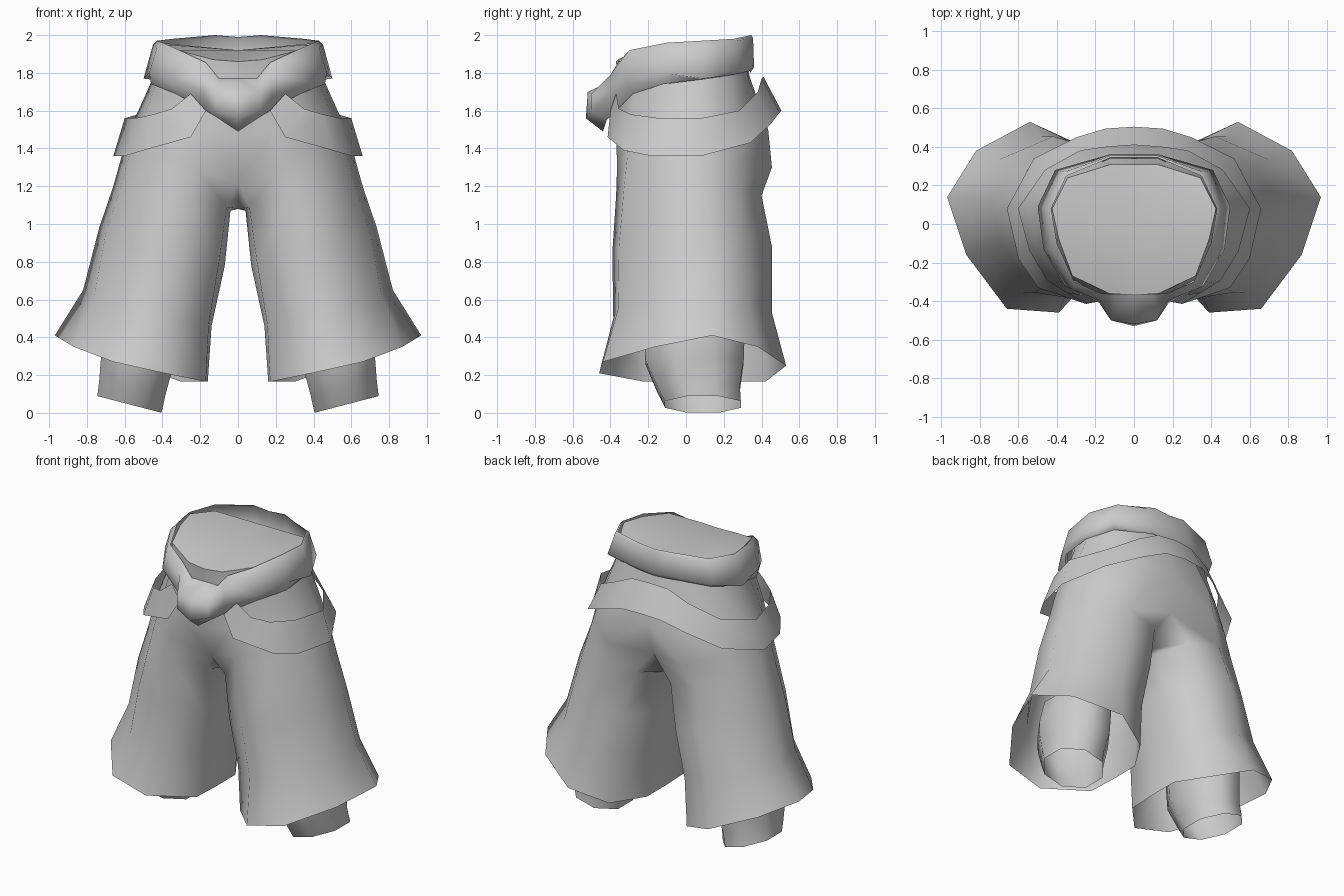
import bpy, bmesh, math

cloth = bpy.data.materials.new("grey_cloth")
cloth.diffuse_color = (0.6, 0.6, 0.6, 1)


def make(name, rows, closed=False, angle=60, extra=None):
    """Skin rows of points into a sheet, then mirror it across x."""
    bm = bmesh.new()
    grid = [[bm.verts.new(p) for p in r] for r in rows]
    for a, b in zip(grid, grid[1:]):
        n = min(len(a), len(b))
        wrap = closed and len(a) == len(b)
        for i in range(n if wrap else n - 1):
            j = (i + 1) % n
            bm.faces.new((a[i], a[j], b[j], b[i]))
    if extra:
        extra(bm, grid)
    bmesh.ops.recalc_face_normals(bm, faces=bm.faces)
    me = bpy.data.meshes.new(name)
    bm.to_mesh(me)
    bm.free()
    me.materials.append(cloth)
    ob = bpy.data.objects.new(name, me)
    bpy.context.collection.objects.link(ob)
    bpy.ops.object.select_all(action='DESELECT')
    ob.select_set(True)
    bpy.context.view_layer.objects.active = ob
    m = ob.modifiers.new("mirror", 'MIRROR')
    m.use_clip = True
    m.merge_threshold = 0.002
    bpy.ops.object.modifier_apply(modifier="mirror")
    bpy.ops.object.shade_smooth_by_angle(angle=math.radians(angle))
    return ob


# Trousers: closed leg rings from hem to crotch, then half rings to the waist
leg = [
    [(.17, -.22, .165), (.39, -.46, .21), (.66, -.44, .27), (.87, -.16, .35), (.97, .14, .41),
     (.82, .38, .35), (.54, .53, .25), (.30, .42, .165), (.16, .20, .165), (.16, -.02, .165)],
    [(.155, -.22, .47), (.36, -.385, .50), (.58, -.36, .55), (.76, -.12, .62), (.82, .14, .65),
     (.71, .33, .60), (.48, .455, .53), (.27, .40, .48), (.14, .20, .46), (.14, -.02, .46)],
    [(.10, -.24, .80), (.30, -.39, .85), (.52, -.355, .88), (.70, -.10, .95), (.735, .12, .98),
     (.63, .30, .95), (.42, .455, .88), (.20, .40, .80), (.07, .20, .78), (.07, 0, .78)],
    [(.06, -.23, 1.09), (.25, -.37, 1.15), (.46, -.33, 1.17), (.62, -.10, 1.20), (.66, .10, 1.20),
     (.57, .27, 1.20), (.36, .40, 1.15), (.14, .37, 1.10), (.04, .20, 1.07), (.04, 0, 1.07)],
    [(0, -.29, 1.22), (.22, -.365, 1.30), (.42, -.31, 1.36), (.57, -.10, 1.38), (.61, .10, 1.38),
     (.52, .27, 1.36), (.28, .455, 1.30), (0, .36, 1.27), (0, .20, 1.08), (0, -.08, 1.08)],
]
hips = [
    [(0, -.365, 1.45), (.20, -.37, 1.50), (.38, -.30, 1.52), (.51, -.10, 1.54), (.55, .09, 1.55),
     (.46, .26, 1.54), (.25, .435, 1.50), (0, .43, 1.50)],
    [(0, -.36, 1.70), (.17, -.345, 1.72), (.33, -.26, 1.74), (.43, -.08, 1.75), (.46, .08, 1.75),
     (.38, .24, 1.76), (.20, .33, 1.77), (0, .34, 1.77)],
    [(0, -.37, 1.86), (.13, -.36, 1.87), (.32, -.27, 1.92), (.39, -.08, 1.95), (.425, .08, 1.96),
     (.345, .24, 1.94), (.12, .31, 1.90), (0, .31, 1.90)],
]


def waist_cover(bm, grid):
    # Shallow fan closing the waist
    c = bm.verts.new((0, -.05, 1.92))
    top = grid[-1]
    for a, b in zip(top, top[1:]):
        bm.faces.new((a, b, c))


make("trousers", leg + hips, closed=True, extra=waist_cover, angle=75)

# Rolled sash: sections of top, upper, lower and bottom points, front to back
make("sash", [
    [(0, -.365, 1.77), (0, -.52, 1.70), (0, -.53, 1.56), (0, -.44, 1.49)],
    [(.10, -.365, 1.77), (.12, -.50, 1.69), (.12, -.50, 1.60), (.09, -.42, 1.55)],
    [(.17, -.36, 1.855), (.17, -.40, 1.79), (.18, -.41, 1.67), (.17, -.37, 1.60)],
    [(.31, -.30, 1.92), (.32, -.34, 1.87), (.36, -.32, 1.75), (.33, -.28, 1.69)],
    [(.40, -.10, 1.96), (.43, -.13, 1.93), (.47, -.13, 1.80), (.46, -.12, 1.74)],
    [(.43, .08, 1.97), (.45, .08, 1.95), (.50, .09, 1.77), (.46, .08, 1.765)],
    [(.35, .25, 1.98), (.36, .27, 1.97), (.41, .28, 1.82), (.37, .25, 1.79)],
    [(.12, .345, 2.0), (.12, .355, 1.985), (.13, .36, 1.84), (.12, .34, 1.81)],
    [(0, .345, 1.99), (0, .355, 1.98), (0, .36, 1.83), (0, .34, 1.80)],
], angle=100)

# Slanted belt: top and bottom edge points, back to front
make("belt", [
    [(0, .41, 1.78), (0, .505, 1.60)],
    [(.14, .40, 1.77), (.15, .495, 1.59)],
    [(.28, .38, 1.70), (.30, .45, 1.53)],
    [(.46, .28, 1.60), (.52, .34, 1.43)],
    [(.60, .08, 1.56), (.66, .08, 1.36)],
    [(.54, -.14, 1.56), (.60, -.18, 1.36)],
    [(.45, -.29, 1.58), (.50, -.33, 1.39)],
    [(.35, -.355, 1.61), (.25, -.415, 1.46)],
    [(.25, -.37, 1.69), (.17, -.40, 1.60)],
], angle=60)


# Lower legs: tilted eight-sided open tubes
def tube_ring(cx, cy, rx, ry, z, slope):
    pts = []
    for k in range(8):
        a = math.tau * (k + .5) / 8
        x = rx * math.cos(a) / math.cos(math.pi / 8)
        y = ry * math.sin(a) / math.cos(math.pi / 8)
        pts.append((cx + x, cy + y, z + slope * x))
    return pts


make("lower_legs", [
    tube_ring(.575, .09, .17, .20, .045, .26),
    tube_ring(.56, .065, .175, .22, .13, .22),
    tube_ring(.535, .045, .19, .26, .27, .15),
    tube_ring(.53, .045, .195, .265, .40, 0),
    tube_ring(.50, .045, .19, .25, .55, 0),
], closed=True, angle=100)
